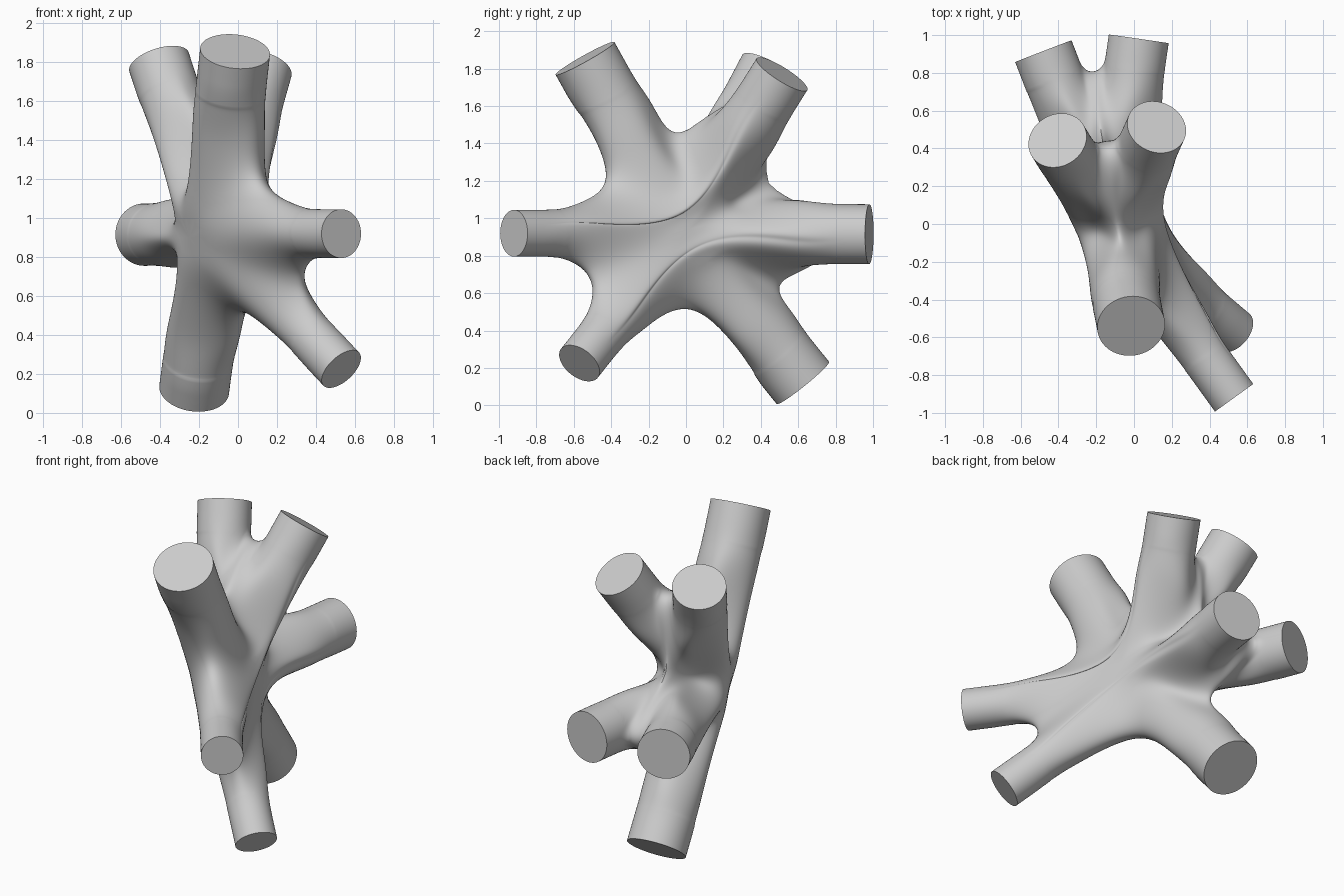
import bpy, bmesh, math
from mathutils import Vector

cube = bpy.data.objects.get("Cube")
if cube:
    bpy.data.objects.remove(cube, do_unlink=True)

HUB = Vector((-0.12, -0.02, 0.92))

# Tip centre and radius of each tube
ARMS = [
    ((-0.015, -0.54, 1.855), 0.18),   # upper front
    ((0.53, -0.92, 0.92), 0.125),     # middle front
    ((0.53, -0.57, 0.225), 0.125),    # lower front
    ((-0.225, 0.625, 0.12), 0.18),    # lower back
    ((-0.48, 0.915, 0.915), 0.16),    # middle back, outer
    ((0.025, 0.98, 0.915), 0.16),     # middle back, inner
    ((-0.405, 0.443, 1.80), 0.16),    # upper back, outer
    ((0.12, 0.513, 1.77), 0.16),      # upper back, inner
]
arms = []
for tip, radius in ARMS:
    offset = Vector(tip) - HUB
    arms.append((offset.normalized(), offset.length, radius))


def seam_point(ray):
    """Where neighbouring tubes meet along a ray from the hub."""
    nearest = min(ray.angle(axis) for axis, _, _ in arms)
    return ray * max(1.2 * math.exp(-1.4 * nearest), 0.49 - 0.2 * nearest)


def seam_middle(a, b, axis, other):
    """Saddle between two tubes, or the middle of the chord if it is off the seam."""
    saddle = (axis + other).normalized()
    arc, left, right = a.angle(b), a.angle(saddle), b.angle(saddle)
    if left + right < arc + 0.15 and min(left, right) > 0.25 * arc:
        return seam_point(saddle)
    return (seam_point(a) + seam_point(b)) * 0.525


# Hull of the tube directions tells which tubes are neighbours
hull = bmesh.new()
owner = {hull.verts.new(arm[0]): i for i, arm in enumerate(arms)}
bmesh.ops.convex_hull(hull, input=list(hull.verts))
bmesh.ops.recalc_face_normals(hull, faces=hull.faces)
hull.normal_update()

# Corners where three or more tubes meet; close ones are shared
corners = []
corner_of = {}
for face in hull.faces:
    found = next((c for c in corners if c.angle(face.normal) < 0.3), None)
    if found is None:
        found = face.normal.copy()
        corners.append(found)
    corner_of[face] = found

# Coarse cage: seam, collar, sleeve and rim of every tube
points, index = [], {}


def cage_vertex(key, position):
    if key not in index:
        index[key] = len(points)
        points.append(HUB + position)
    return index[key]


def tube_column(arm_id, start):
    """Cage vertices of one tube, running out from one point of its seam."""
    axis, length, radius = arms[arm_id]
    base = start.dot(axis)
    outward = start - axis * base
    flare = max(outward.length - radius, 0)
    outward.normalize()
    collar = max(0.62 * length, base + 0.36 * (length - base))
    key = tuple(round(c, 5) for c in start)
    column = [cage_vertex(key, start)]
    for ring, along, swell in (("collar", collar, 0.18),
                               ("sleeve", (collar + length) / 2, 0.03),
                               ("rim", length, 0)):
        position = axis * along + outward * (radius + flare * swell)
        column.append(cage_vertex((arm_id, key, ring), position))
    return column


quads = []
for edge in hull.edges:
    a, b = (corner_of[face] for face in edge.link_faces)
    if a is b:
        continue
    pair = [owner[v] for v in edge.verts]
    middle = seam_middle(a, b, arms[pair[0]][0], arms[pair[1]][0])
    for arm_id in pair:
        columns = [tube_column(arm_id, start)
                   for start in (seam_point(a), middle, seam_point(b))]
        for p, q in zip(columns, columns[1:]):
            for k in range(3):
                quads.append((p[k], q[k], q[k + 1], p[k + 1]))
hull.free()

mesh = bpy.data.meshes.new("branching_joint")
mesh.from_pydata(points, [], quads)
bm = bmesh.new()
bm.from_mesh(mesh)
bmesh.ops.recalc_face_normals(bm, faces=bm.faces)
bm.to_mesh(mesh)
bm.free()
joint = bpy.data.objects.new("branching_joint", mesh)
bpy.context.collection.objects.link(joint)
subdivision = joint.modifiers.new("smooth_skin", 'SUBSURF')
subdivision.levels = 1


def evaluated_joint():
    mesh.update()
    joint.update_tag()
    bpy.context.view_layer.update()
    return joint.evaluated_get(bpy.context.evaluated_depsgraph_get())


# Adjust the cage until the smooth skin passes through the wanted points
for _ in range(5):
    skin = evaluated_joint().data
    shifts = [(p - skin.vertices[i].co) * 0.8 for i, p in enumerate(points)]
    for vertex, shift in zip(mesh.vertices, shifts):
        vertex.co += shift

subdivision.levels = 4
bm = bmesh.new()
bm.from_mesh(evaluated_joint().data)
joint.modifiers.remove(subdivision)

# Make the outer part of each tube truly round
for v in bm.verts:
    offset = v.co - HUB
    ranked = sorted((offset.angle(arm[0]), i) for i, arm in enumerate(arms))
    axis, length, radius = arms[ranked[0][1]]
    along = offset.dot(axis)
    margin = ranked[1][0] - ranked[0][0]
    w = min((along / length - 0.55) / 0.35, margin / 0.17)
    w = max(0.0, min(1.0, w))
    w = w * w * (3 - 2 * w)
    radial = offset - axis * along
    v.co = HUB + axis * along + radial.lerp(radial.normalized() * radius, w)

# Even out the junction
inner = [v for v in bm.verts if (v.co - HUB).length < 0.85]
for _ in range(12):
    bmesh.ops.smooth_vert(bm, verts=inner, factor=0.5,
                          use_axis_x=True, use_axis_y=True, use_axis_z=True)

# Flat end caps
rims = [e for e in bm.edges if e.is_boundary]
bmesh.ops.holes_fill(bm, edges=rims, sides=0)
bmesh.ops.recalc_face_normals(bm, faces=bm.faces)
bm.to_mesh(mesh)
bm.free()

bpy.ops.object.select_all(action='DESELECT')
joint.select_set(True)
bpy.context.view_layer.objects.active = joint
bpy.ops.object.shade_smooth_by_angle(angle=math.radians(40))
